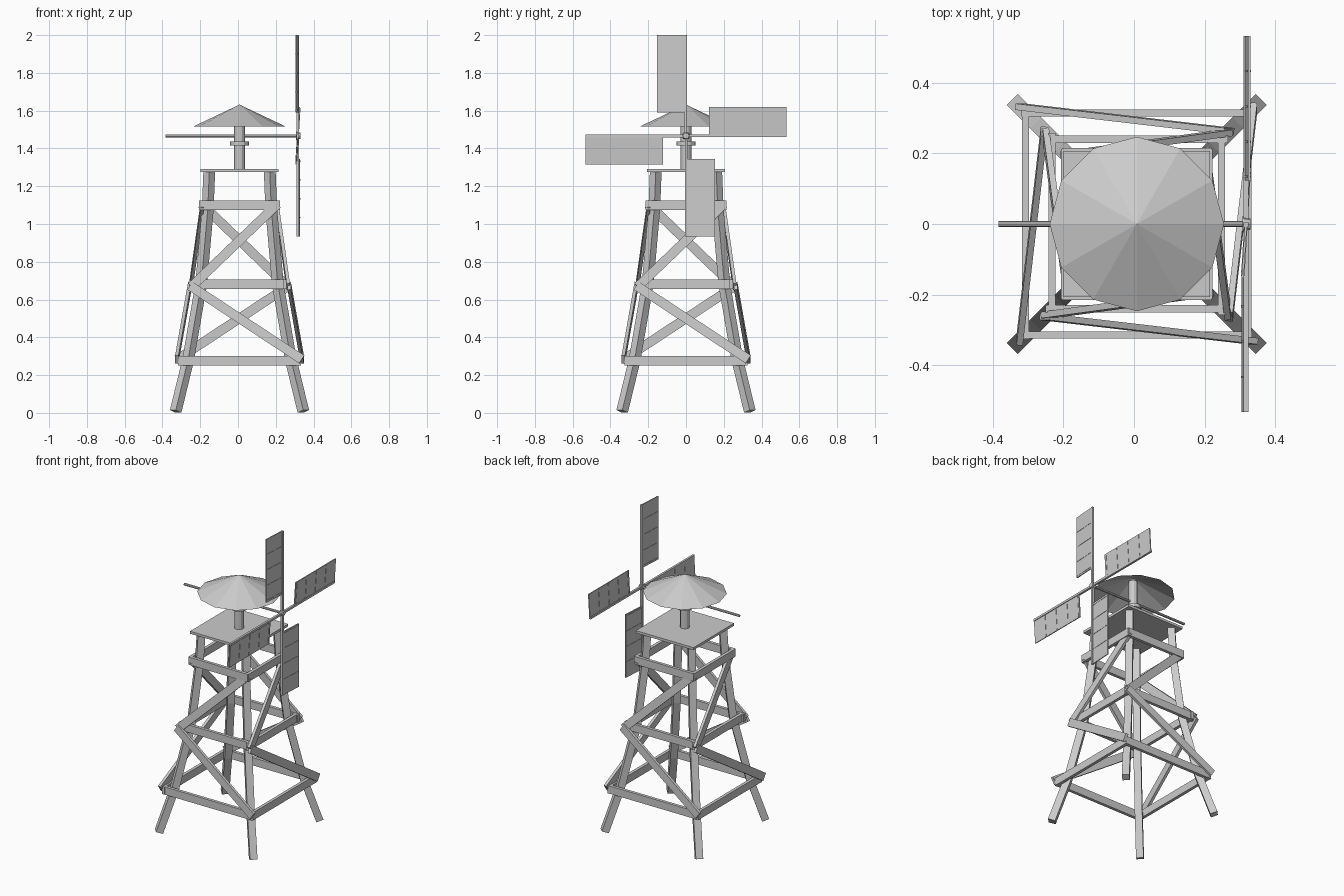
import bpy, bmesh, math
from mathutils import Vector, Matrix

if "Cube" in bpy.data.objects:
    bpy.data.objects.remove(bpy.data.objects["Cube"])

CX = 0.008                      # tower centre in x
AXLE_Z = 1.467


def make(name, bm):
    bmesh.ops.recalc_face_normals(bm, faces=bm.faces)
    me = bpy.data.meshes.new(name)
    bm.to_mesh(me)
    bm.free()
    ob = bpy.data.objects.new(name, me)
    bpy.context.collection.objects.link(ob)
    return ob


def add_box(bm, lo, hi, mat=Matrix()):
    lo, hi = Vector(lo), Vector(hi)
    size = hi - lo
    m = mat @ Matrix.Translation((lo + hi) / 2) @ Matrix.Diagonal((*size, 1))
    bmesh.ops.create_cube(bm, size=1, matrix=m)


def add_board(bm, a, b, width, thick, mat):
    # plank from a to b whose broad face looks toward -y before mat is applied
    a, b = Vector(a), Vector(b)
    x = (b - a).normalized()
    y = Vector((0, -1, 0))
    y = (y - x * y.dot(x)).normalized()
    z = x.cross(y)
    frame = Matrix((x, y, z)).transposed().to_4x4()
    frame.translation = (a + b) / 2
    h = (b - a).length / 2
    add_box(bm, (-h, -thick / 2, -width / 2), (h, thick / 2, width / 2), mat @ frame)


def cylinder(name, r1, r2, z0, z1, n, caps=True):
    bm = bmesh.new()
    bmesh.ops.create_cone(bm, segments=n, radius1=r1, radius2=r2, depth=z1 - z0, cap_ends=caps,
                          matrix=Matrix.Translation((CX, 0, (z0 + z1) / 2)))
    return make(name, bm)


def turn(k):
    return Matrix.Translation((CX, 0, 0)) @ Matrix.Rotation(k * math.pi / 2, 4, 'Z')


# four flared legs: square section swept along a bent path
path = [(0.338, 0.008), (0.272, 0.28), (0.203, 0.68), (0.168, 1.08), (0.160, 1.28)]
for k in range(4):
    bm = bmesh.new()
    rings = []
    out = Vector((1, -1, 0)).normalized()
    side = Vector((1, 1, 0)).normalized()
    for i, (o, z) in enumerate(path):
        (o0, z0), (o1, z1) = path[max(i - 1, 0)], path[min(i + 1, len(path) - 1)]
        tang = (out * (o1 - o0) * math.sqrt(2) + Vector((0, 0, z1 - z0))).normalized()
        rad = side.cross(tang).normalized()
        if i == len(path) - 1:
            rad = out
        c = Vector((o, -o, z))
        rings.append([bm.verts.new(turn(k) @ (c + rad * 0.022 * p + side * 0.022 * q))
                      for p, q in ((1, 1), (1, -1), (-1, -1), (-1, 1))])
    for r0, r1 in zip(rings, rings[1:]):
        for j in range(4):
            bm.faces.new((r0[j], r0[(j + 1) % 4], r1[(j + 1) % 4], r1[j]))
    bm.faces.new(rings[0])
    bm.faces.new(rings[-1])
    make(f"leg_{k + 1}", bm)

# horizontal and diagonal boards on each side
for k in range(4):
    bm = bmesh.new()
    for half, off, z in ((0.326, 0.315, 0.275), (0.258, 0.24, 0.68), (0.212, 0.205, 1.1)):
        add_board(bm, (-half, -off, z), (half, -off, z), 0.05, 0.02, turn(k))
    make(f"side_rails_{k + 1}", bm)
    bm = bmesh.new()
    add_board(bm, (-0.262, -0.263, 0.673), (0.330, -0.332, 0.283), 0.05, 0.018, turn(k))
    add_board(bm, (-0.255, -0.258, 0.668), (0.200, -0.196, 1.105), 0.05, 0.018, turn(k))
    make(f"side_braces_{k + 1}", bm)

# platform, post, collar and hollow conical roof
bm = bmesh.new()
add_box(bm, (CX - 0.207, -0.207, 1.274), (CX + 0.207, 0.207, 1.29))
make("platform", bm)
cylinder("post", 0.028, 0.028, 1.28, 1.605, 12)
cylinder("collar", 0.05, 0.05, 1.415, 1.437, 12)
cylinder("roof", 0.247, 0, 1.515, 1.632, 12, caps=False)

# axle
bm = bmesh.new()
bmesh.ops.create_cone(bm, segments=8, radius1=0.008, radius2=0.008, depth=0.714, cap_ends=True,
                      matrix=Matrix.Translation((-0.027, 0, AXLE_Z)) @ Matrix.Rotation(math.pi / 2, 4, 'Y'))
make("axle", bm)

# hub
bm = bmesh.new()
bmesh.ops.create_cone(bm, segments=8, radius1=0.022, radius2=0.016, depth=0.022, cap_ends=True,
                      matrix=Matrix.Translation((0.319, 0, AXLE_Z)) @ Matrix.Rotation(math.pi / 2, 4, 'Y'))
make("hub", bm)

# four sails: spar, slightly pitched panel and thin slats
for k, lean in enumerate((-1, -1, 1, 1)):
    rot = Matrix.Translation((0.317, 0, AXLE_Z)) @ Matrix.Rotation(k * math.pi / 2, 4, 'X')
    pitch = rot @ Matrix.Rotation(math.radians(3.5 * lean), 4, 'Z')
    bm = bmesh.new()
    add_box(bm, (-0.007, -0.008, 0), (0.007, 0.006, 0.532), rot)
    make(f"sail_spar_{k + 1}", bm)
    bm = bmesh.new()
    add_box(bm, (-0.003, -0.153, 0.123), (0.003, 0.004, 0.533), pitch)
    for z in (0.135, 0.233, 0.333, 0.433):
        add_box(bm, (-0.005, -0.148, z - 0.003), (0.005, 0, z + 0.003), pitch)
    make(f"sail_panel_{k + 1}", bm)
